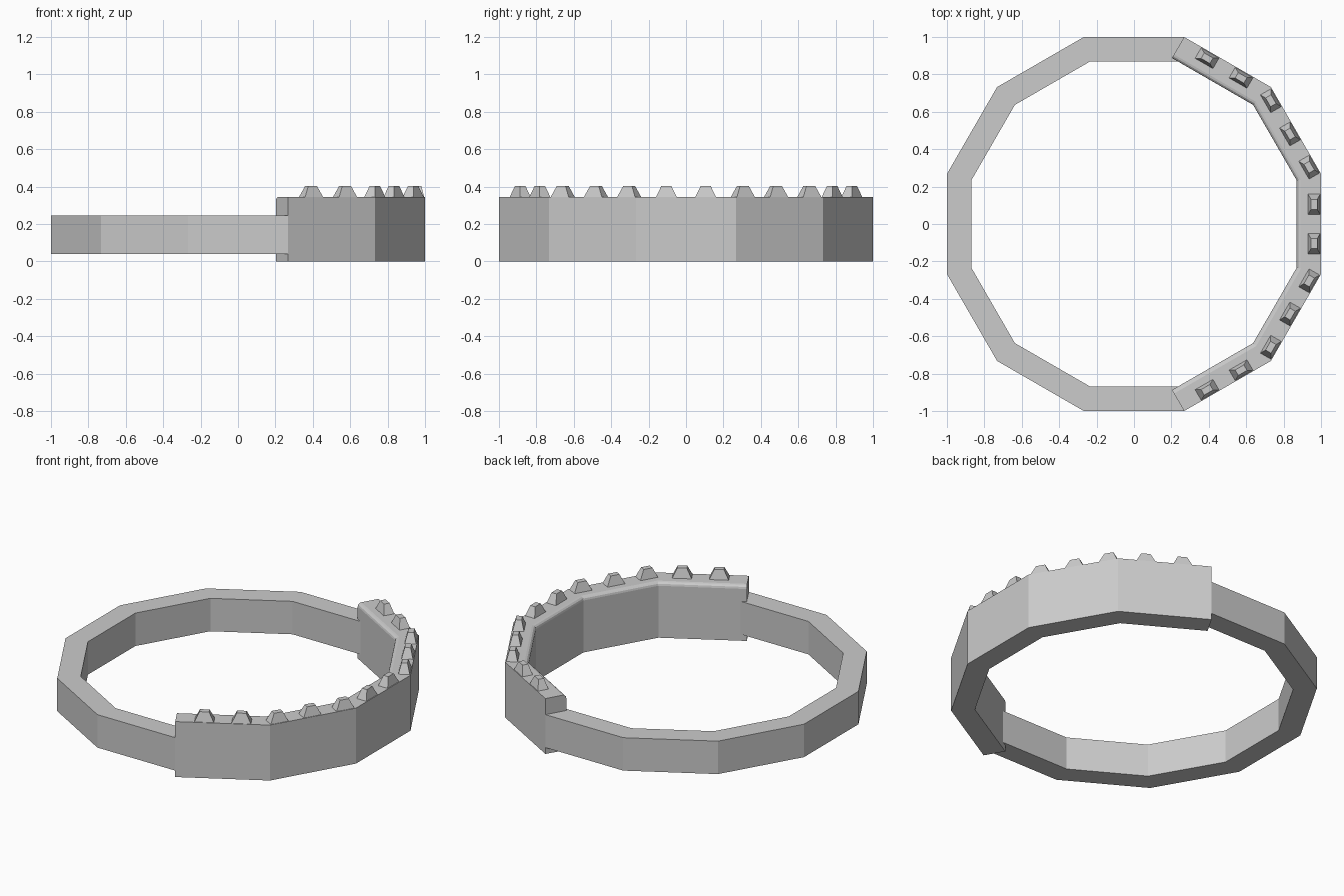
import bpy, bmesh
from math import sin, cos, pi, radians
from mathutils import Vector, Matrix

if "Cube" in bpy.data.objects:
    bpy.data.objects.remove(bpy.data.objects["Cube"])

STEP = radians(30)
THICK = 0.13


def corner(k, d):
    """Corner k of the 12-sided ring whose flats lie at distance d."""
    a = radians(15) + k * STEP
    r = d / cos(STEP / 2)
    return Vector((r * cos(a), r * sin(a)))


def finish(name, bm):
    bmesh.ops.recalc_face_normals(bm, faces=bm.faces[:])
    me = bpy.data.meshes.new(name)
    bm.to_mesh(me)
    bm.free()
    ob = bpy.data.objects.new(name, me)
    bpy.context.collection.objects.link(ob)
    return ob


def sweep(name, profile, corners, square_ends=False):
    """Sweep a (distance, z) profile around the given ring corners."""
    bm = bmesh.new()
    rings = []
    for i, k in enumerate(corners):
        ring = []
        for d, z in profile:
            p = corner(k, d)
            if square_ends and i in (0, len(corners) - 1):
                # end cut square to its flat instead of mitred
                a = (k if i else k + 1) * STEP
                p = corner(k, 1) - Vector((cos(a), sin(a))) * (1 - d)
            ring.append(bm.verts.new((p.x, p.y, z)))
        rings.append(ring)
    n = len(profile)
    for a, b in zip(rings, rings[1:]):
        for j in range(n):
            bm.faces.new((a[j], a[(j + 1) % n], b[(j + 1) % n], b[j]))
    bm.faces.new(rings[0])
    bm.faces.new(rings[-1])
    return finish(name, bm)


# Low band around the left side
inner = 1 - THICK
sweep("rear_band", [(1, 0.04), (1, 0.245), (inner, 0.245), (inner, 0.04)],
      range(2, 10))

# Tall band on the right, inner top edge rounded
r = 0.022
rounded = [(inner + r * (1 - cos(t)), 0.345 - r * (1 - sin(t)))
           for t in (pi / 2, pi / 3, pi / 6, 0)]
sweep("tall_band", [(1, 0), (1, 0.345)] + rounded + [(inner, 0)],
      range(-3, 3), square_ends=True)

# Tapered studs along the top of the tall band
bm = bmesh.new()


def stud(flat, t):
    m = Matrix.Rotation(flat * STEP, 4, 'Z') @ Matrix.Translation((0.963, t, 0))
    loops = []
    for hx, hy, z in ((0.033, 0.056, 0.343), (0.017, 0.027, 0.403)):
        loops.append([bm.verts.new(m @ Vector((sx * hx, sy * hy, z)))
                      for sx, sy in ((-1, -1), (1, -1), (1, 1), (-1, 1))])
    lo, hi = loops
    for j in range(4):
        bm.faces.new((lo[j], lo[(j + 1) % 4], hi[(j + 1) % 4], hi[j]))
    bm.faces.new(lo)
    bm.faces.new(hi)


for flat, offsets in ((0, (-0.105, 0.105)), (1, (-0.205, 0, 0.205)),
                      (2, (-0.105, 0.105))):
    for t in offsets:
        stud(flat, t)
        if flat:
            stud(-flat, -t)
finish("studs", bm)
